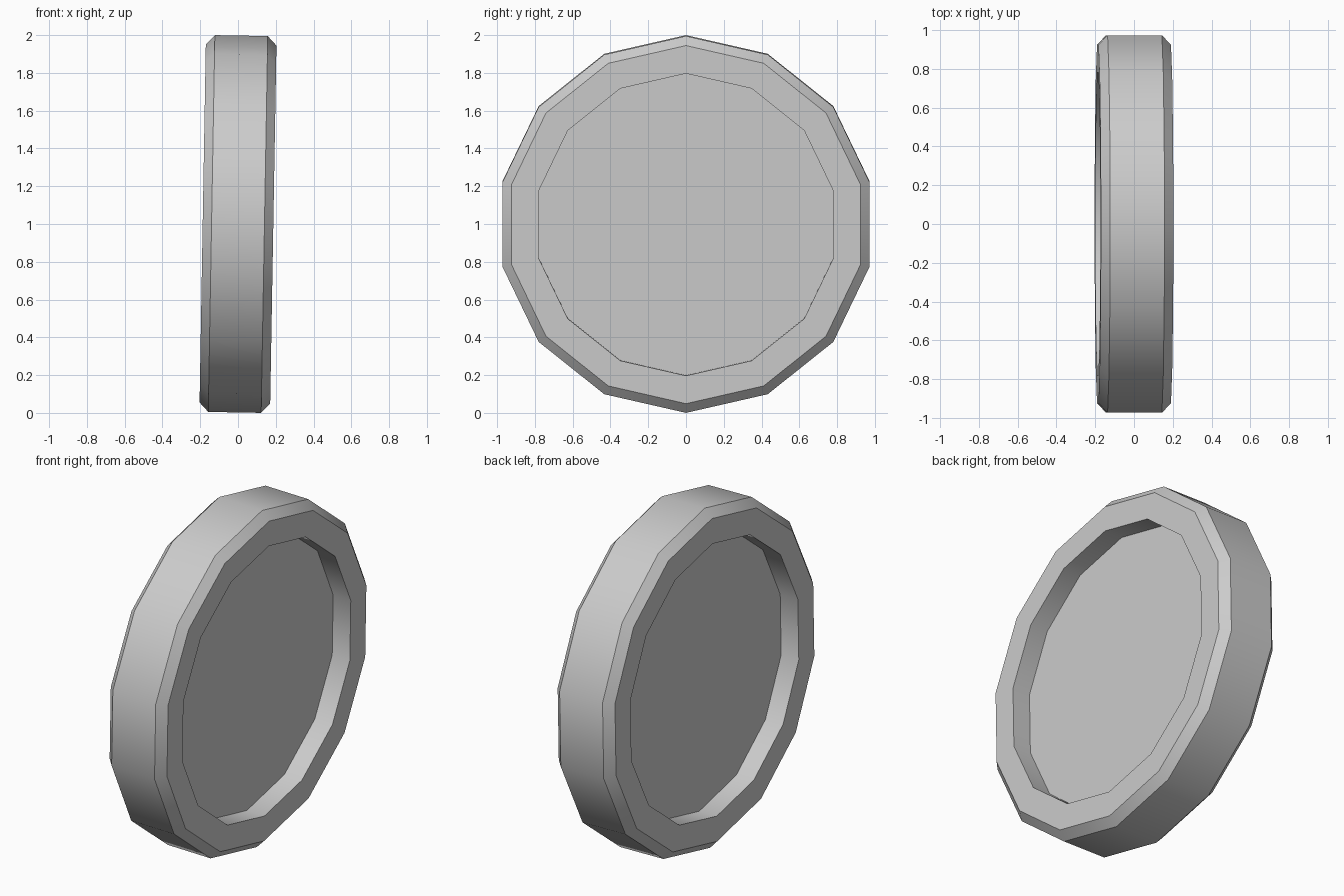
import bpy
import bmesh
from math import sin, cos, pi, radians

SIDES = 14
RADIUS = 0.9975
TILT = radians(1.0)

if "Cube" in bpy.data.objects:
    bpy.data.objects.remove(bpy.data.objects["Cube"], do_unlink=True)


def make_material(name, color):
    mat = bpy.data.materials.new(name)
    mat.use_nodes = True
    mat.diffuse_color = color
    mat.node_tree.nodes["Principled BSDF"].inputs["Base Color"].default_value = color
    return mat


def lathe_x(name, profile, mat):
    """Sweep (x, radius) points round the x axis and cap both ends."""
    bm = bmesh.new()
    rings = []
    for x, r in profile:
        angles = [2 * pi * i / SIDES for i in range(SIDES)]
        rings.append([bm.verts.new((x, r * sin(a), r * cos(a))) for a in angles])
    for a, b in zip(rings, rings[1:]):
        for i in range(SIDES):
            j = (i + 1) % SIDES
            bm.faces.new((a[i], a[j], b[j], b[i]))
    bm.faces.new(rings[0])
    bm.faces.new(rings[-1])
    bmesh.ops.recalc_face_normals(bm, faces=bm.faces)
    mesh = bpy.data.meshes.new(name)
    bm.to_mesh(mesh)
    bm.free()
    mesh.materials.append(mat)
    obj = bpy.data.objects.new(name, mesh)
    bpy.context.collection.objects.link(obj)
    return obj


# Half profile: recessed floor, inner wall, flat lip, chamfer, tread
half = [(0.072, 0.80), (0.187, 0.80), (0.187, 0.948), (0.14, RADIUS)]
profile = half + [(-x, r) for x, r in reversed(half)]

grey = make_material("light_grey", (0.6, 0.6, 0.6, 1.0))
wheel = lathe_x("wheel", profile, grey)

# Lean the wheel slightly to its left
wheel.location.z = 1.0
wheel.rotation_euler.y = TILT

# Smooth around the tread, sharp at the chamfers
bpy.ops.object.select_all(action="DESELECT")
wheel.select_set(True)
bpy.context.view_layer.objects.active = wheel
bpy.ops.object.shade_smooth_by_angle(angle=radians(30))
